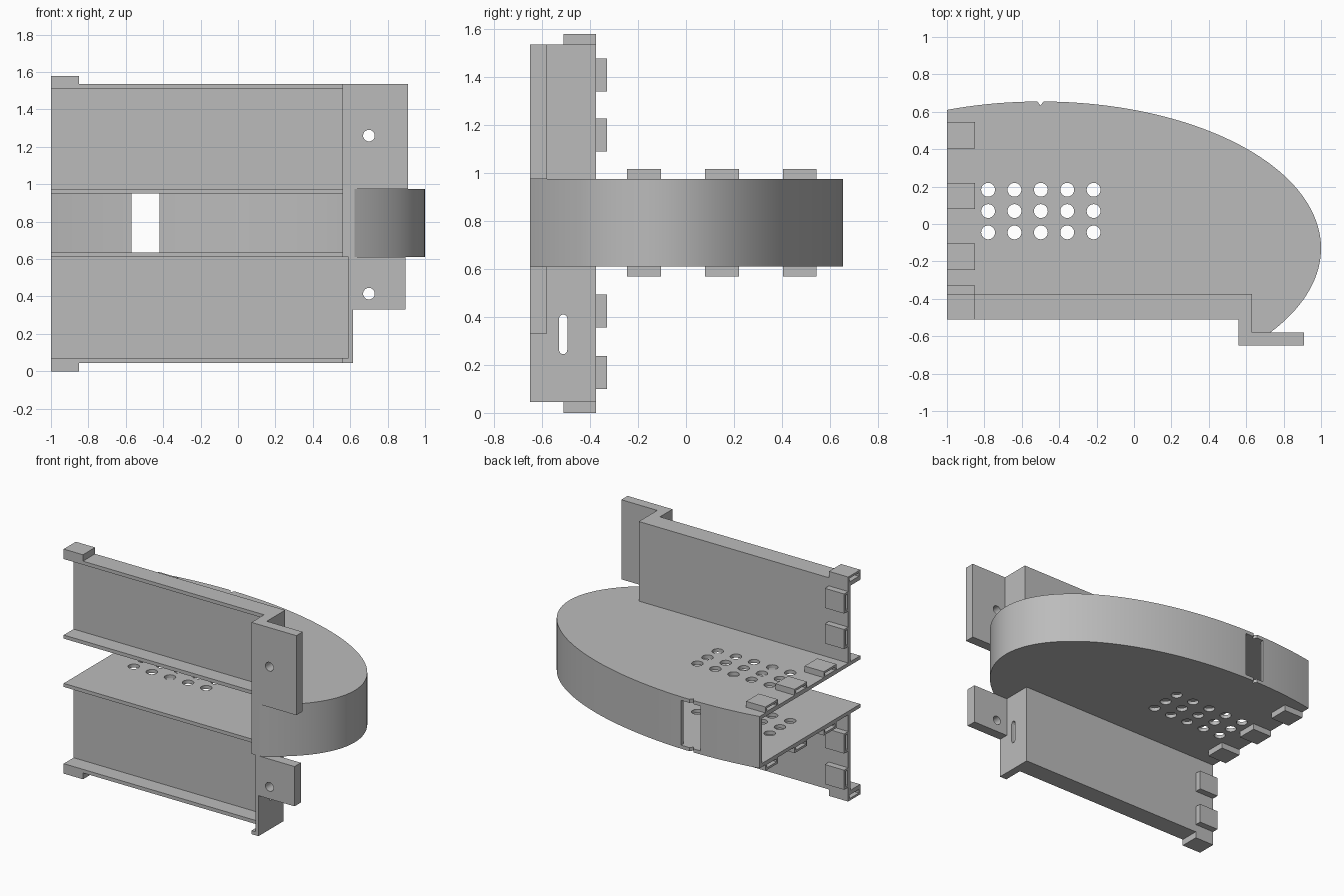
import bpy, bmesh, math
from mathutils import Matrix, Vector

old = bpy.data.objects.get("Cube")
if old:
    bpy.data.objects.remove(old, do_unlink=True)

GREY = 0.5
mat = bpy.data.materials.new("plain grey")
mat.use_nodes = True
mat.diffuse_color = (GREY, GREY, GREY, 1)
mat.node_tree.nodes["Principled BSDF"].inputs["Base Color"].default_value = (GREY, GREY, GREY, 1)


def finish(name, bm):
    bmesh.ops.recalc_face_normals(bm, faces=bm.faces)
    me = bpy.data.meshes.new(name)
    bm.to_mesh(me)
    bm.free()
    me.materials.append(mat)
    ob = bpy.data.objects.new(name, me)
    bpy.context.collection.objects.link(ob)
    return ob


def prism(name, pts, z0, z1):
    bm = bmesh.new()
    face = bm.faces.new([bm.verts.new((x, y, z0)) for x, y in pts])
    up = bmesh.ops.extrude_face_region(bm, geom=[face])
    moved = [v for v in up["geom"] if isinstance(v, bmesh.types.BMVert)]
    bmesh.ops.translate(bm, verts=moved, vec=(0, 0, z1 - z0))
    return finish(name, bm)


def box(name, x, y, z):
    return prism(name, [(x[0], y[0]), (x[1], y[0]), (x[1], y[1]), (x[0], y[1])], *z)


def drill(name, centre, r, length, along_y=False):
    bm = bmesh.new()
    bmesh.ops.create_cone(bm, cap_ends=True, segments=32, radius1=r, radius2=r, depth=length)
    turn = Matrix.Rotation(math.pi / 2, 4, "X") if along_y else Matrix()
    bmesh.ops.transform(bm, matrix=Matrix.Translation(Vector(centre)) @ turn, verts=bm.verts)
    return finish(name, bm)


def cut(ob, *cutters):
    for c in cutters:
        m = ob.modifiers.new("cut", "BOOLEAN")
        m.operation, m.solver, m.object = "DIFFERENCE", "EXACT", c
        bpy.context.view_layer.objects.active = ob
        bpy.ops.object.modifier_apply(modifier=m.name)
        bpy.data.objects.remove(c, do_unlink=True)
    return ob


def arc(inset, x_start, y_end, n=72):
    # Elliptical rim, from the back left round to the front right
    cx, cy, a, b = -0.5, -0.13, 1.5 - inset, 0.785 - inset
    t0 = math.acos((x_start - cx) / a)
    t1 = math.asin((y_end - cy) / b)
    ts = [t0 + (t1 - t0) * i / n for i in range(n + 1)]
    return [(cx + a * math.cos(t), cy + b * math.sin(t)) for t in ts]


# Main levels and thickness
T = 0.025
LOW, HIGH = 0.61, 0.975
BOT, TOP = 0.045, 1.535
FRONT, LIP, BACK = -0.65, -0.51, -0.375
STEP = 0.56

# Hollow half-oval shelf, open at the front and the left end
shelf = prism("oval_shelf", arc(0, -1, FRONT) + [(STEP, FRONT), (STEP, LIP), (-1, LIP)], LOW, HIGH)
cavity = prism("cavity", arc(T, -1.1, -0.58) + [(STEP, -0.58), (STEP, -0.8), (-1.1, -0.8)],
               LOW + T, HIGH - T)
window = box("window", (-0.57, -0.42), (0.5, 0.8), (LOW + T, HIGH - T))
notch = prism("notch", [(-0.52, 0.66), (-0.5, 0.633), (-0.48, 0.66)], 0.5, 1.1)
cut(shelf, cavity, window, notch)
for col in range(5):
    for row in range(3):
        cut(shelf, drill("hole", (-0.78 + 0.141 * col, -0.045 + 0.114 * row, 0.8), 0.037, 1))

# Upper channel: back wall, top lip and stepped end bracket
box("upper_back_wall", (-1, 0.6), (BACK - T, BACK), (HIGH, TOP))
box("upper_lip", (-1, 0.6), (LIP, BACK), (TOP - T, TOP))
bracket = prism("upper_bracket", [(STEP, FRONT), (0.91, FRONT), (0.91, -0.58), (0.63, -0.58),
                                  (0.63, BACK), (STEP, BACK)], HIGH, TOP)
cut(bracket, drill("hole", (0.7, -0.6, 1.26), 0.031, 0.5, True))

# Lower channel: back wall, bottom lip, slotted end wall and bracket
box("lower_back_wall", (-1, 0.6), (BACK - T, BACK), (BOT, LOW))
box("lower_lip", (-1, 0.6), (LIP, BACK), (BOT, BOT + T))
box("lower_foot", (STEP, 0.6), (FRONT, LIP), (BOT, BOT + T))
end_wall = box("lower_end_wall", (0.59, 0.615), (FRONT, BACK), (BOT, LOW))
R = 0.017
ends = [(0.262, math.pi), (0.393, 0)]
slot_pts = [(z + R * math.cos(s - math.pi / 2 + math.pi * i / 12 + math.pi / 2 - math.pi / 2),
             R * math.sin(s - math.pi / 2 + math.pi * i / 12))
            for z, s in ends for i in range(13)]
slot = prism("slot", slot_pts, -0.2, 0.2)
slot.data.transform(Matrix.Translation((0.6, -0.512, 0)) @ Matrix.Rotation(-math.pi / 2, 4, "Y"))
slot.data.update()
if slot.data.vertices[0].co.z < 0:
    slot.data.transform(Matrix.Scale(-1, 4, (0, 0, 1)))
    slot.data.flip_normals()
cut(end_wall, slot)
flange = box("lower_bracket", (0.612, 0.895), (FRONT, -0.58), (0.33, LOW))
cut(flange, drill("hole", (0.7, -0.6, 0.415), 0.031, 0.5, True))


# Hollow joining tabs along the left end
def tab(name, y, z, pocket_y, pocket_z):
    cut(box(name, (-1, -0.85), y, z), box("pocket", (-1.1, -0.87), pocket_y, pocket_z))


H, W = 0.042, 0.015
for y0 in (-0.245, 0.08, 0.405):
    y, py = (y0, y0 + 0.14), (y0 + W, y0 + 0.14 - W)
    tab("shelf_top_tab", y, (HIGH, HIGH + H), py, (HIGH + 0.005, HIGH + H - W))
    tab("shelf_bottom_tab", y, (LOW - H, LOW), py, (LOW - H + W, LOW - 0.005))
for z0 in (0.1, 0.355, 1.09, 1.34):
    tab("wall_tab", (BACK, BACK + 0.045), (z0, z0 + 0.138),
        (BACK + 0.005, BACK + 0.045 - W), (z0 + W, z0 + 0.138 - W))
py = (LIP + W, BACK - W)
tab("top_tab", (LIP, BACK), (TOP, 1.58), py, (TOP + 0.005, 1.58 - W))
tab("bottom_tab", (LIP, BACK), (0, BOT), py, (W, BOT - 0.005))

# Smooth the curved rim and holes, keeping corners crisp
bpy.ops.object.select_all(action="DESELECT")
for ob in bpy.context.collection.objects:
    if ob.type == "MESH" and mat.name in ob.data.materials:
        ob.select_set(True)
        bpy.context.view_layer.objects.active = ob
bpy.ops.object.shade_smooth_by_angle(angle=math.radians(30))
